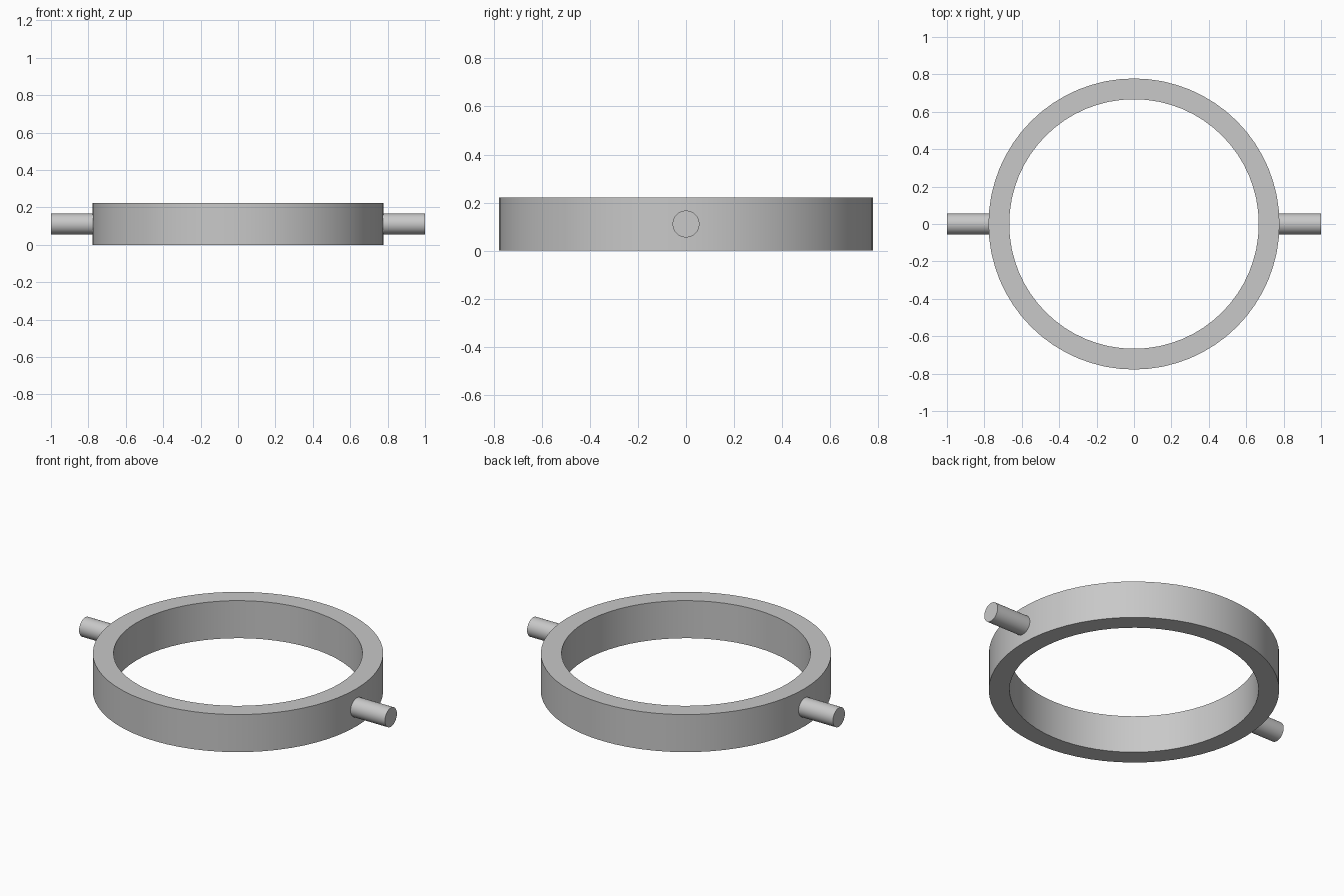
import bpy, bmesh, math
from mathutils import Matrix, Vector

cube = bpy.data.objects.get("Cube")
if cube:
    bpy.data.objects.remove(cube, do_unlink=True)

OUTER, INNER, HEIGHT = 0.778, 0.667, 0.222
PIN_RADIUS, PIN_END = 0.056, 1.0

# Plain grey metal
grey = bpy.data.materials.new("grey metal")
grey.use_nodes = True
colour = (0.58, 0.58, 0.58, 1)
grey.diffuse_color = colour
grey.node_tree.nodes["Principled BSDF"].inputs["Base Color"].default_value = colour


def finish(name, bm):
    bmesh.ops.recalc_face_normals(bm, faces=bm.faces)
    mesh = bpy.data.meshes.new(name)
    bm.to_mesh(mesh)
    bm.free()
    mesh.materials.append(grey)
    obj = bpy.data.objects.new(name, mesh)
    bpy.context.collection.objects.link(obj)
    bpy.ops.object.select_all(action="DESELECT")
    obj.select_set(True)
    bpy.context.view_layer.objects.active = obj
    bpy.ops.object.shade_smooth_by_angle(angle=math.radians(30))
    return obj


# Ring: rectangular section spun around the vertical axis
bm = bmesh.new()
section = [bm.verts.new((r, 0, z)) for r, z in
           ((INNER, 0), (OUTER, 0), (OUTER, HEIGHT), (INNER, HEIGHT))]
edges = [bm.edges.new((section[i], section[(i + 1) % 4])) for i in range(4)]
bmesh.ops.spin(bm, geom=section + edges, cent=(0, 0, 0), axis=(0, 0, 1),
               angle=math.tau, steps=64, use_merge=True)
bmesh.ops.remove_doubles(bm, verts=bm.verts, dist=0.0001)
finish("ring", bm)

# Pivot pins, rooted inside the ring wall on both sides
root = (INNER + OUTER) / 2
for name, side in (("left_pin", 1), ("right_pin", -1)):
    bm = bmesh.new()
    place = (Matrix.Translation(Vector((side * (root + PIN_END) / 2, 0, HEIGHT / 2)))
             @ Matrix.Rotation(math.pi / 2, 4, "Y"))
    bmesh.ops.create_cone(bm, cap_ends=True, segments=32, radius1=PIN_RADIUS,
                          radius2=PIN_RADIUS, depth=PIN_END - root, matrix=place)
    finish(name, bm)
